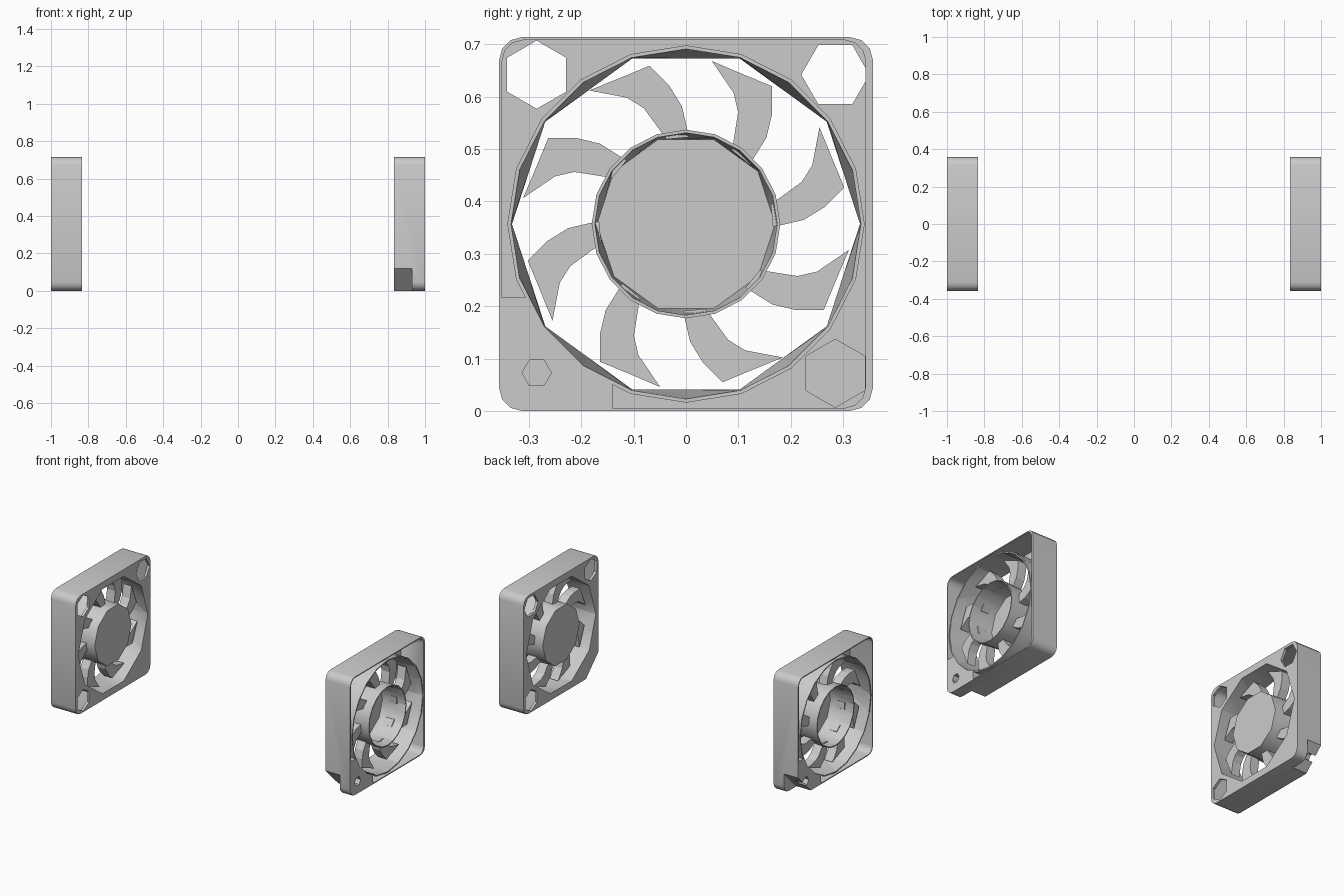
import bpy, bmesh
from math import cos, sin, radians, pi

if "Cube" in bpy.data.objects:
    bpy.data.objects.remove(bpy.data.objects["Cube"])

CZ, X0, D, H = 0.357, 0.835, 0.165, 0.357   # fan centre height, closed-face x, depth, half width


def loft(name, ring_a, ring_b, d0, d1, s):
    """Closed solid between two (y, z) rings; depth runs from the closed face outward."""
    bm = bmesh.new()
    a, b = [[bm.verts.new((s * (X0 + d), y, z + CZ)) for y, z in ring]
            for ring, d in ((ring_a, d0), (ring_b, d1))]
    n = len(a)
    bm.faces.new(a)
    bm.faces.new(b[::-1])
    for i in range(n):
        bm.faces.new((a[i], b[i], b[(i + 1) % n], a[(i + 1) % n]))
    bmesh.ops.recalc_face_normals(bm, faces=bm.faces[:])
    me = bpy.data.meshes.new(name)
    bm.to_mesh(me)
    bm.free()
    ob = bpy.data.objects.new(name, me)
    bpy.context.collection.objects.link(ob)
    return ob


def prism(name, ring, d0, d1, s):
    return loft(name, ring, ring, d0, d1, s)


def cut(ob, cutter):
    """Subtract the cutter, apply it and delete it."""
    m = ob.modifiers.new("cut", 'BOOLEAN')
    m.operation, m.solver, m.object = 'DIFFERENCE', 'EXACT', cutter
    dg = bpy.context.evaluated_depsgraph_get()
    me = bpy.data.meshes.new_from_object(ob.evaluated_get(dg))
    ob.modifiers.clear()
    ob.data = me
    bpy.data.objects.remove(cutter)


def ngon(r, n, y=0, z=0, rot=0):
    return [(y + r * cos(rot + 2 * pi * i / n), z + r * sin(rot + 2 * pi * i / n)) for i in range(n)]


def decagon20(r):
    """Ten-sided ring carrying its edge midpoints."""
    return [(k * r * cos(pi * i / 10), k * r * sin(pi * i / 10))
            for i in range(20) for k in ((1, cos(pi / 10))[i % 2],)]


def rounded(y0, y1, z0, z1, r):
    pts = []
    for q, (y, z) in enumerate(((y1 - r, z1 - r), (y0 + r, z1 - r), (y0 + r, z0 + r), (y1 - r, z0 + r))):
        for i in range(4):
            a = q * pi / 2 + i * pi / 6
            pts.append((y + r * cos(a), z + r * sin(a)))
    return pts


def smooth(ob):
    for o in bpy.context.selected_objects:
        o.select_set(False)
    ob.select_set(True)
    bpy.context.view_layer.objects.active = ob
    bpy.ops.object.shade_smooth_by_angle(angle=radians(38))


def fan(side, s):
    e = 0.02
    # Frame: thin-walled tray, open on the outer side, around a round duct
    k = -s                                        # side of the notched corner in y
    frame = prism(side + "_fan_frame", rounded(-H, H, -H, H, 0.045), 0, D, s)
    w = 0.006
    pocket = prism("pocket", rounded(-H + w, H - (0.014 if s > 0 else w), -H + w, H - w, 0.04), 0.015, D + e, s)
    cut(pocket, prism("duct_wall", ngon(0.341, 20), -e, D + 2 * e, s))
    c = [(k * 0.14, -0.14), (k * 0.5, -0.14), (k * 0.5, -0.5), (k * 0.14, -0.5)]
    cut(pocket, prism("corner_block", c, -e, D + 2 * e, s))
    cut(frame, pocket)
    # Duct bore, ten-sided at the closed face and rounder at the mouth
    cut(frame, loft("bore", decagon20(0.332), ngon(0.334, 20), -0.001, D + 0.001, s))
    # Hexagonal mounting holes
    for y, z in ((-0.285, 0.285), (0.285, 0.285), (-k * 0.285, -0.285)):
        rot = 0 if y > 0 and z > 0 else pi / 6
        cut(frame, prism("hole", ngon(0.065, 6, y, z, rot), -e, 0.03, s))
    # Notched corner with its small blind hole
    d0, d1 = (-e, 0.095) if s > 0 else (0.07, D + e)
    tri = [(k * (H + 0.1), -H + 0.02), (k * (H + 0.1), -H - 0.1), (k * (H - 0.02), -H - 0.1)]
    tri = [(k * H + k * 0.1, -H + 0.22), (k * H + k * 0.1, -H - 0.1), (k * H - k * 0.22, -H - 0.1)]
    tri = [(k * (H + 0.1), -H + 0.22), (k * (H + 0.1), -H - 0.1), (k * (H - 0.22), -H - 0.1)]
    cut(frame, prism("notch", tri, d0, d1, s))
    cut(frame, prism("small_hole", ngon(0.028, 6, k * 0.285, -0.284), D - 0.05, D + e, s))
    smooth(frame)

    # Hub cup, closed on the inner side
    hub = loft(side + "_fan_hub", decagon20(0.176), ngon(0.18, 20), 0, D, s)
    cut(hub, loft("hub_hollow", decagon20(0.170), ngon(0.174, 20), 0.012, D + 0.001, s))
    smooth(hub)

    # Eight swept blades
    outline = [(0.166, 58), (0.235, 65), (0.266, 70), (0.315, 81), (0.306, 70),
               (0.310, 58), (0.267, 52), (0.225, 47), (0.166, 43)]
    for i in range(8):
        ring = [(r * cos(radians(a + 45 * i)), r * sin(radians(a + 45 * i))) for r, a in outline]
        prism(f"{side}_fan_blade_{i + 1}", ring, 0.055, 0.11, s)


fan("right", 1)
fan("left", -1)
